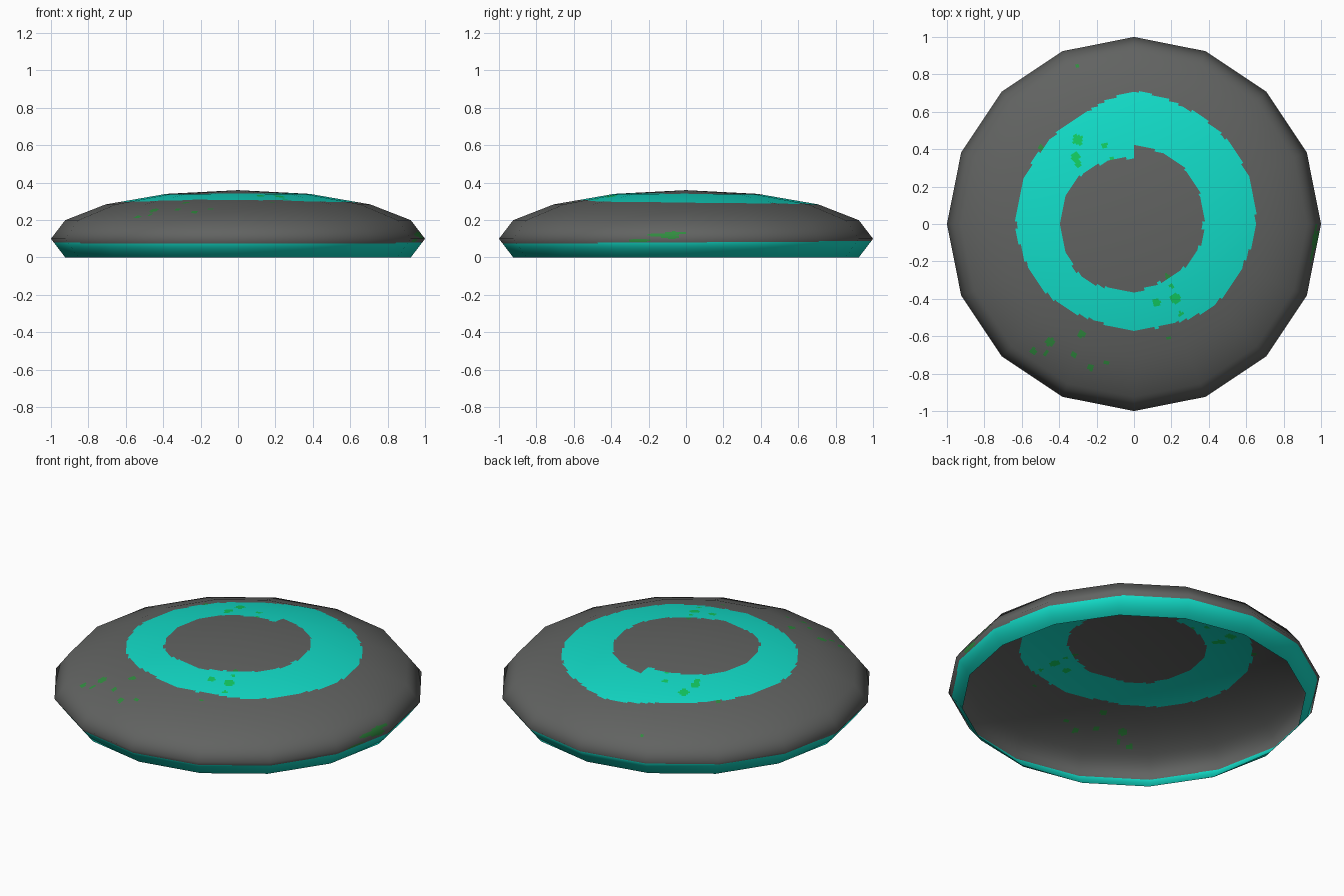
import bpy, bmesh, math
from mathutils import Vector

if "Cube" in bpy.data.objects:
    bpy.data.objects.remove(bpy.data.objects["Cube"])

SIDES, SUB, ROWS = 16, 20, 24       # 16-sided dome, finely cut so painted shapes follow face edges
FLAT = 0.26                         # vertical flattening of the dome
BASE = FLAT * math.sin(math.radians(22.5))


def material(name, rgb):
    m = bpy.data.materials.new(name)
    m.diffuse_color = (*rgb, 1)
    m.use_nodes = True
    m.node_tree.nodes["Principled BSDF"].inputs["Base Color"].default_value = m.diffuse_color
    return m


mats = [material("charcoal grey", (0.120, 0.124, 0.120)),
        material("teal", (0.006, 0.72, 0.58)),
        material("bright green speckle", (0.006, 0.60, 0.12)),
        material("dark green speckle", (0.03, 0.26, 0.05))]

# Painted ring edges: radius at equal steps counter-clockwise from +y
INNER = [0.35, 0.36, 0.385, 0.39, 0.39, 0.39, 0.40, 0.37, 0.36,
         0.34, 0.35, 0.37, 0.37, 0.385, 0.40, 0.405, 0.42]
OUTER = [0.71, 0.65, 0.635, 0.635, 0.63, 0.61, 0.59, 0.555, 0.565,
         0.57, 0.61, 0.62, 0.65, 0.66, 0.67, 0.68, 0.71]
# Speckles: x, y, radius
SPOTS = [(-.30, .45, .028), (-.31, .36, .024), (-.30, .32, .018), (-.16, .42, .018),
         (-.12, .35, .012), (-.50, .41, .016), (.12, -.42, .022), (.22, -.40, .027),
         (.18, -.28, .013), (.20, -.33, .012), (.25, -.48, .013), (-.45, -.63, .026),
         (-.54, -.68, .018), (-.28, -.59, .018), (-.23, -.77, .018), (-.32, -.70, .015),
         (-.47, -.69, .014), (.18, -.61, .012), (-.15, -.74, .012), (-.30, .85, .010)]
# Speckles on the right rim: y, z, half length
RIM_SPOTS = [(-.25, .09, .06), (-.15, .12, .05), (-.06, .13, .06), (-.08, .11, .05)]


def edge_radius(table, a):
    t = ((a - math.pi / 2) % math.tau) / math.tau * 16
    i = min(int(t), 15)
    return table[i] + (table[i + 1] - table[i]) * (t - i)


def paint(p):
    r, a = math.hypot(p.x, p.y), math.atan2(p.y, p.x)
    top = p.z > 0.15
    if top:
        teal = edge_radius(INNER, a) < r < edge_radius(OUTER, a)
        spot = any(math.hypot(p.x - x, p.y - y) < s for x, y, s in SPOTS)
    else:
        teal = p.z < 0.08 + 0.007 * p.y
        spot = p.x > 0 and any(((p.y - y) / s) ** 2 + ((p.z - z) / 0.009) ** 2 < 1
                               for y, z, s in RIM_SPOTS)
    if spot:
        return 2 if teal else 3
    return 1 if teal else 0


def corner(i, j):
    a, lat = math.tau * i / SIDES, math.radians(90 - 22.5 * j)
    return Vector((math.cos(lat) * math.cos(a), math.cos(lat) * math.sin(a),
                   BASE + FLAT * math.sin(lat)))


# Disc shell: flat facets between coarse corners, each cut into a fine grid
bm = bmesh.new()
grid = []
for row in range(5 * ROWS + 1):
    j = min(row // ROWS, 4)
    v = row / ROWS - j
    if row == 0:
        grid.append([bm.verts.new(corner(0, 0))] * (SIDES * SUB))
        continue
    line = []
    for col in range(SIDES * SUB):
        i, u = col // SUB, (col % SUB) / SUB
        left = corner(i, j).lerp(corner(i, j + 1), v)
        right = corner(i + 1, j).lerp(corner(i + 1, j + 1), v)
        line.append(bm.verts.new(left.lerp(right, u)))
    grid.append(line)
for upper, lower in zip(grid, grid[1:]):
    for c in range(SIDES * SUB):
        n = (c + 1) % (SIDES * SUB)
        loop = list(dict.fromkeys((upper[c], lower[c], lower[n], upper[n])))
        f = bm.faces.new(loop)
        f.smooth = True
        f.material_index = paint(f.calc_center_median())

mesh = bpy.data.meshes.new("flying_disc")
bm.to_mesh(mesh)
bm.free()
for m in mats:
    mesh.materials.append(m)
# Soft shading across the coarse facets
mesh.normals_split_custom_set_from_vertices(
    [Vector((v.co.x, v.co.y, (v.co.z - BASE) / FLAT ** 2)).normalized() for v in mesh.vertices])
disc = bpy.data.objects.new("flying_disc", mesh)
bpy.context.collection.objects.link(disc)
